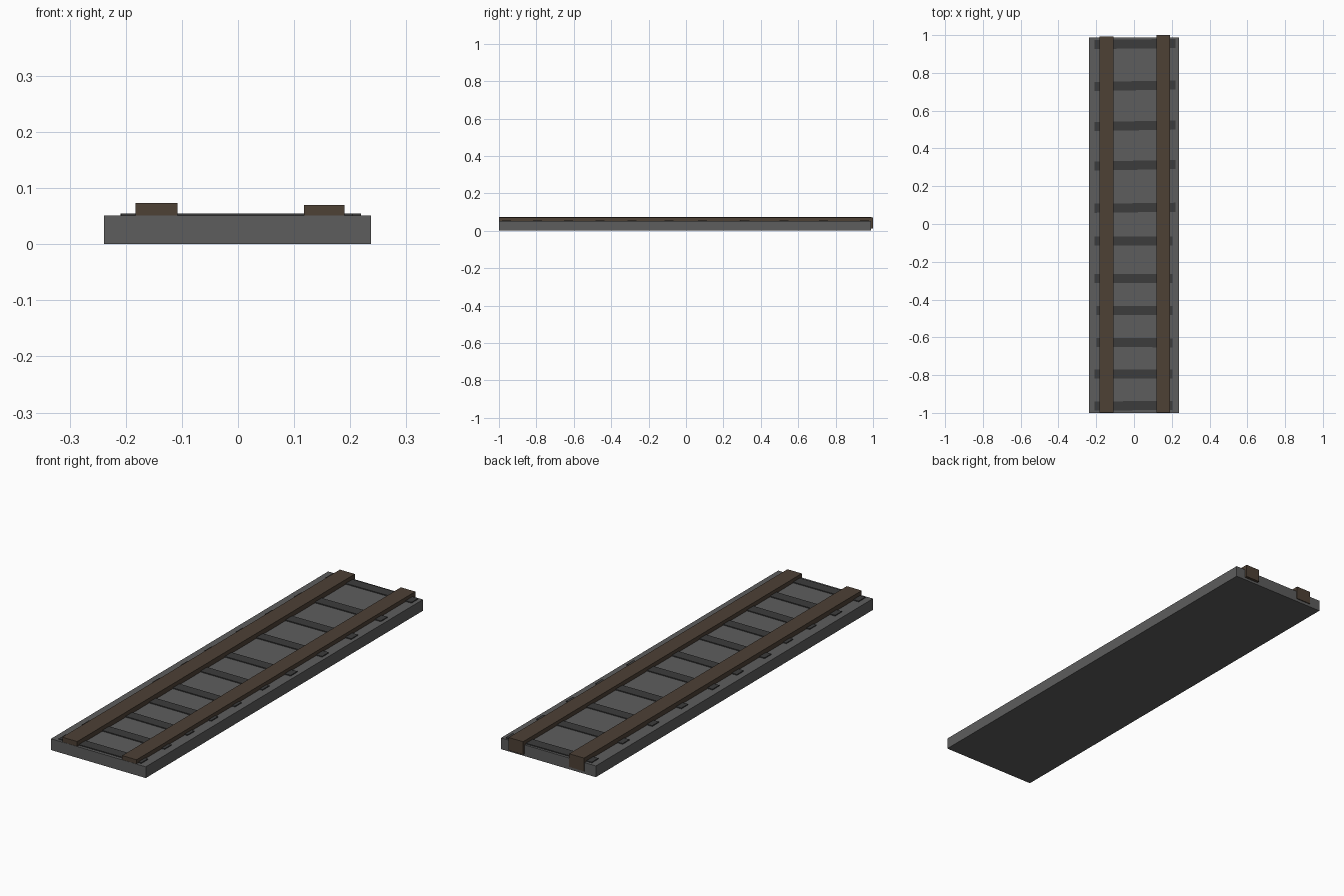
import bpy
import math


def material(name, rgb):
    m = bpy.data.materials.new(name)
    m.diffuse_color = (*rgb, 1)
    return m


def box(name, x, y, z, mat, turn=0.0):
    """Box from (min, max) pairs, turned about its own vertical axis."""
    centre = [(a + b) / 2 for a, b in (x, y, z)]
    bpy.ops.mesh.primitive_cube_add(size=1, location=centre)
    ob = bpy.context.object
    ob.name = name
    ob.scale = [b - a for a, b in (x, y, z)]
    ob.rotation_euler.z = math.radians(turn)
    ob.data.materials.append(mat)
    return ob


gravel = material("gravel", (0.11, 0.11, 0.11))
dark = material("dark_tie", (0.045, 0.045, 0.045))
rust = material("rail_brown", (0.075, 0.052, 0.036))

# Track bed
box("track_bed", (-0.239, 0.237), (-1.0, 0.988), (0, 0.051), gravel)

# Rails, sunk into the bed and overhanging its back end
box("left_rail", (-0.183, -0.108), (-0.999, 0.992), (0.013, 0.073), rust)
box("right_rail", (0.118, 0.19), (-0.999, 1.0), (0.011, 0.070), rust)

# Cross ties: centre y, left end, right end, slight turn in degrees
ties = [
    (0.953, -0.209, 0.219, 0.7),
    (0.732, -0.209, 0.219, 0.9),
    (0.520, -0.209, 0.219, 0.9),
    (0.311, -0.209, 0.219, 0.9),
    (0.086, -0.209, 0.219, 0.7),
    (-0.091, -0.209, 0.204, 0),
    (-0.289, -0.209, 0.204, 0),
    (-0.459, -0.199, 0.204, 0),
    (-0.628, -0.199, 0.204, -0.3),
    (-0.794, -0.209, 0.204, 0.2),
    (-0.962, -0.209, 0.204, 0.4),
]
for i, (y, left, right, turn) in enumerate(ties):
    box(f"tie_{i + 1}", (left, right), (y - 0.024, y + 0.024), (0.02, 0.055), dark, turn)
